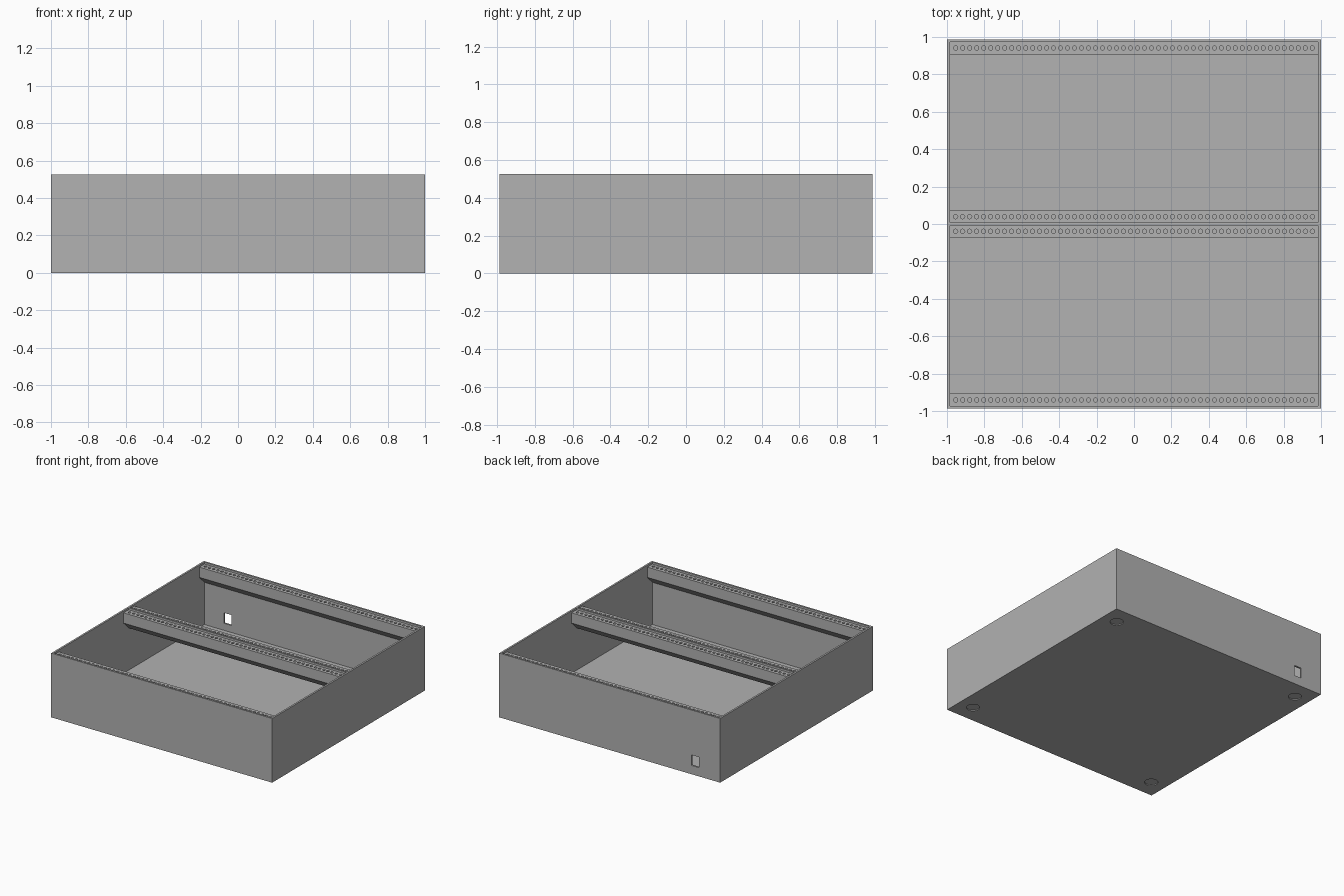
import bpy, bmesh, math
from mathutils import Matrix

if "Cube" in bpy.data.objects:
    bpy.data.objects.remove(bpy.data.objects["Cube"])

HX, HY, H = 1.0, 0.987, 0.525      # half width, half depth, height
T = 0.015                          # wall thickness
RW = 0.065                         # rail width
RTOP, RLIP, RBOT = H - 0.016, 0.425, 0.36
HOLES, PITCH = 52, 0.0374

grey = bpy.data.materials.new("grey")
grey.diffuse_color = (0.445, 0.445, 0.445, 1)
grey.use_nodes = True
grey.node_tree.nodes["Principled BSDF"].inputs["Base Color"].default_value = grey.diffuse_color


def finish(name, bm):
    bmesh.ops.recalc_face_normals(bm, faces=bm.faces)
    me = bpy.data.meshes.new(name)
    bm.to_mesh(me)
    bm.free()
    me.materials.append(grey)
    ob = bpy.data.objects.new(name, me)
    bpy.context.collection.objects.link(ob)
    return ob


def add_box(bm, x0, x1, y0, y1, z0, z1):
    m = Matrix.Translation(((x0 + x1) / 2, (y0 + y1) / 2, (z0 + z1) / 2))
    m = m @ Matrix.Diagonal((x1 - x0, y1 - y0, z1 - z0, 1))
    bmesh.ops.create_cube(bm, size=1, matrix=m)


def add_cylinder(bm, x, y, z, r, depth, sides):
    bmesh.ops.create_cone(bm, cap_ends=True, segments=sides, radius1=r, radius2=r,
                          depth=depth, matrix=Matrix.Translation((x, y, z)))


def cut(ob, bm):
    cutter = finish("cutter", bm)
    cutter.hide_render = True
    mod = ob.modifiers.new("cut", 'BOOLEAN')
    mod.operation, mod.solver, mod.object = 'DIFFERENCE', 'EXACT', cutter
    bpy.context.view_layer.objects.active = ob
    bpy.ops.object.modifier_apply(modifier=mod.name)
    bpy.data.objects.remove(cutter)


# Open case with a power socket opening and four foot recesses
bm = bmesh.new()
add_box(bm, -HX, HX, -HY, HY, 0, H)
case = finish("case", bm)
bm = bmesh.new()
add_box(bm, -HX + T, HX - T, -HY + T, HY - T, T, H + 0.1)
cut(case, bm)
bm = bmesh.new()
add_box(bm, -0.808, -0.74, HY - 0.05, HY + 0.05, 0.072, 0.158)
for sx in (-1, 1):
    for sy in (-1, 1):
        add_cylinder(bm, sx * 0.872, sy * 0.838, 0, 0.05, 0.015, 32)
cut(case, bm)


# Mounting rails: a profile in y and z swept across the case, drilled from above
def rail(name, profile, hole_rows):
    bm = bmesh.new()
    face = bm.faces.new([bm.verts.new((-HX + T, y, z)) for y, z in profile])
    ext = bmesh.ops.extrude_face_region(bm, geom=[face])
    verts = [v for v in ext["geom"] if isinstance(v, bmesh.types.BMVert)]
    bmesh.ops.translate(bm, verts=verts, vec=(2 * (HX - T), 0, 0))
    ob = finish(name, bm)
    bm = bmesh.new()
    for y in hole_rows:
        for i in range(HOLES):
            add_cylinder(bm, (i - (HOLES - 1) / 2) * PITCH, y, RTOP, 0.0115, 0.08, 12)
    cut(ob, bm)


wall = HY - T
for name, s in (("front_rail", -1), ("back_rail", 1)):
    rail(name, [(s * wall, RTOP), (s * (wall - RW), RTOP),
                (s * (wall - RW), RLIP), (s * wall, RBOT)], [s * 0.941])

# Double middle rail with a raised divider
d = 0.007
half = [(d, H), (d, RTOP), (d + RW, RTOP), (d + RW, RLIP), (d, RBOT)]
rail("middle_rail", half + [(-y, z) for y, z in reversed(half)], [-0.039, 0.039])
